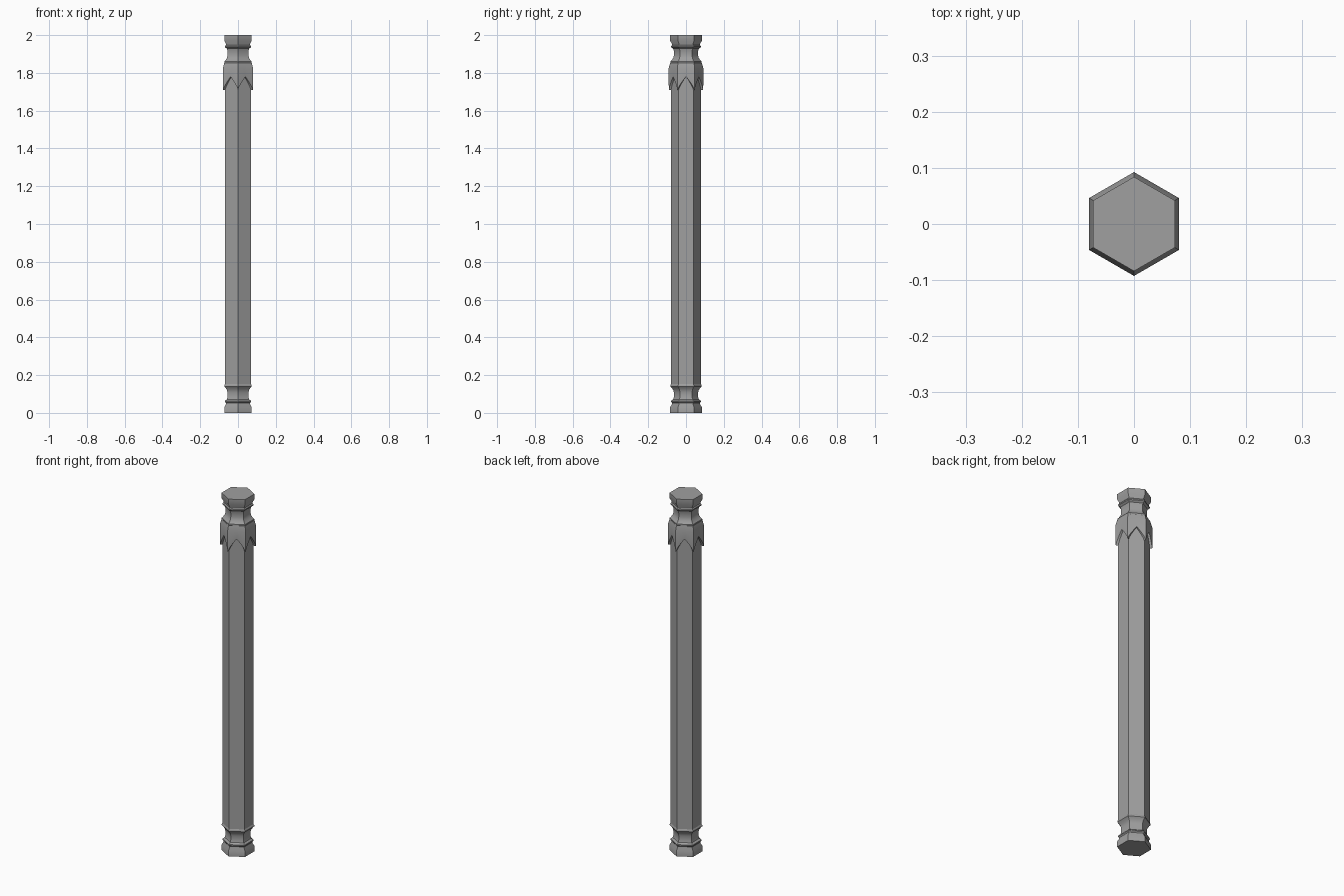
import bpy
import bmesh
import math

cube = bpy.data.objects.get("Cube")
if cube:
    bpy.data.objects.remove(cube, do_unlink=True)

SIDES = 6
HEIGHT = 2.0

stone = bpy.data.materials.new("grey_stone")
stone.use_nodes = True
grey = (0.35, 0.35, 0.35, 1)
stone.diffuse_color = grey
bsdf = stone.node_tree.nodes["Principled BSDF"]
bsdf.inputs["Base Color"].default_value = grey
bsdf.inputs["Roughness"].default_value = 0.8


def finish(name, bm):
    """Turn a bmesh into a named object with smooth coves and sharp edges."""
    bmesh.ops.recalc_face_normals(bm, faces=bm.faces)
    mesh = bpy.data.meshes.new(name)
    bm.to_mesh(mesh)
    bm.free()
    mesh.materials.append(stone)
    mesh.shade_smooth()
    mesh.set_sharp_from_angle(angle=math.radians(30))
    obj = bpy.data.objects.new(name, mesh)
    bpy.context.collection.objects.link(obj)
    return obj


def corner(k, radius):
    """Hexagon corner k, with one corner pointing to the front."""
    a = -math.pi / 2 + k * math.tau / SIDES
    return radius * math.cos(a), radius * math.sin(a)


def bridge(bm, low, high):
    n = len(low)
    for i in range(n):
        j = (i + 1) % n
        bm.faces.new((low[i], low[j], high[j], high[i]))


def hex_lathe(name, profile):
    """Stack hexagonal rings along a (radius, height) profile and cap the ends."""
    bm = bmesh.new()
    rings = [[bm.verts.new((*corner(k, r), z)) for k in range(SIDES)]
             for r, z in profile]
    for low, high in zip(rings, rings[1:]):
        bridge(bm, low, high)
    bm.faces.new(rings[0])
    bm.faces.new(rings[-1])
    return finish(name, bm)


# Moulded foot: plinth, small ring, coved neck and flare up to the shaft
moulding = [(0.084, 0), (0.084, 0.03), (0.074, 0.046), (0.074, 0.052),
            (0.079, 0.058), (0.079, 0.064), (0.068, 0.072), (0.064, 0.085),
            (0.064, 0.108), (0.068, 0.122), (0.077, 0.134), (0.083, 0.14),
            (0.083, 0.146), (0.079, 0.152)]
hex_lathe("base_moulding", moulding)
hex_lathe("top_moulding", [(r, HEIGHT - z) for r, z in reversed(moulding)])

# Plain hexagonal shaft
hex_lathe("shaft", [(0.079, 0.15), (0.079, 1.85)])

# Collar with a pointed arch cut into the lower edge of every side
STEPS = 12
TIP, NOTCH = 1.71, 1.78


def collar_ring(bm, radius, height):
    ring = []
    for k in range(SIDES):
        (x0, y0), (x1, y1) = corner(k, radius), corner(k + 1, radius)
        for s in range(STEPS):
            t = s / STEPS
            ring.append(bm.verts.new((x0 + (x1 - x0) * t,
                                      y0 + (y1 - y0) * t, height(t))))
    return ring


def arch(t):
    rise = 1 - abs(2 * t - 1)
    return TIP + (NOTCH - TIP) * rise ** 0.8


bm = bmesh.new()
rings = [collar_ring(bm, 0.078, arch),
         collar_ring(bm, 0.091, arch),
         collar_ring(bm, 0.0925, lambda t: 1.822),
         collar_ring(bm, 0.084, lambda t: 1.853),
         collar_ring(bm, 0.078, lambda t: 1.853)]
for low, high in zip(rings, rings[1:] + rings[:1]):
    bridge(bm, low, high)
finish("arched_collar", bm)
